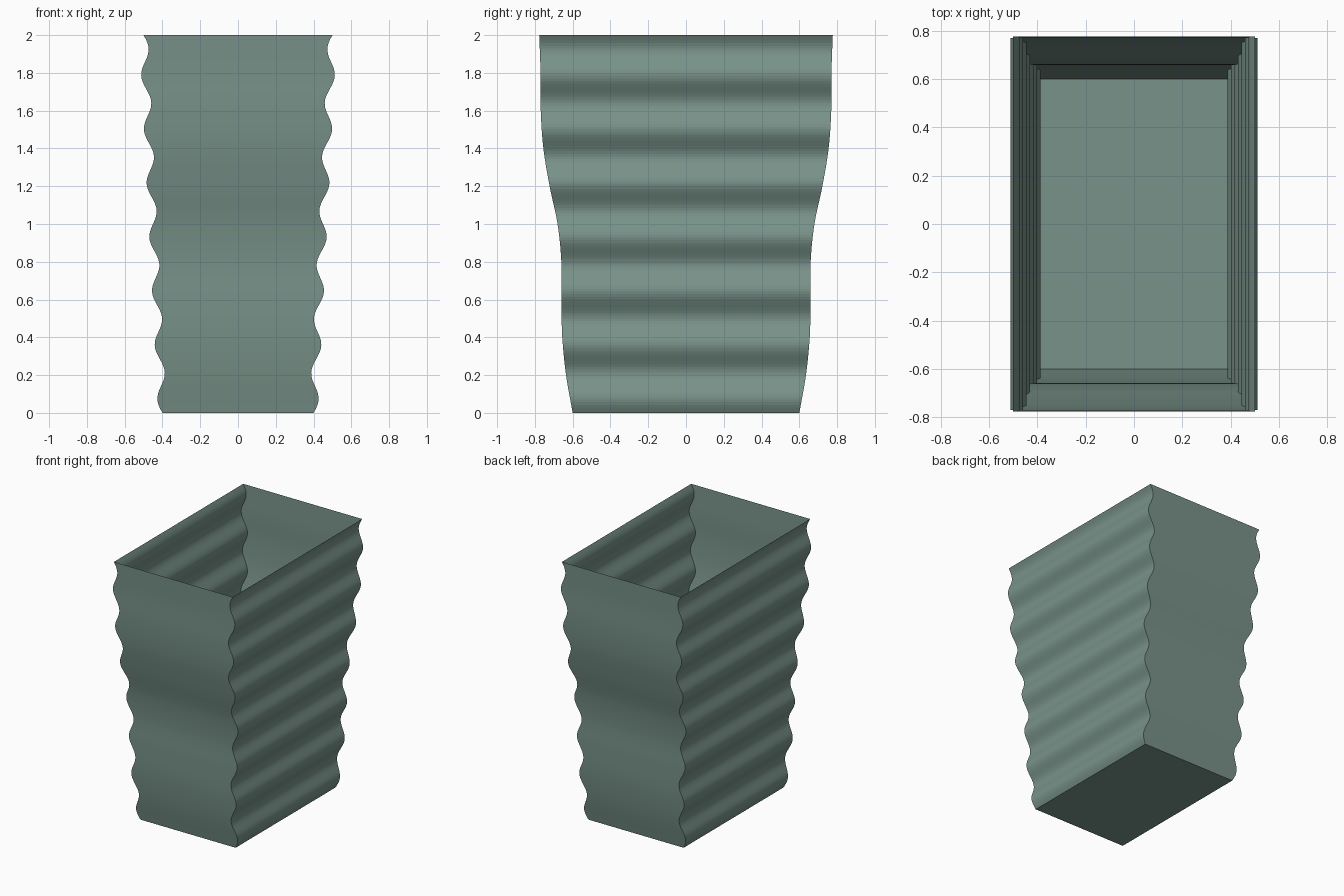
import bpy
import bmesh
import math

cube = bpy.data.objects.get("Cube")
if cube:
    bpy.data.objects.remove(cube, do_unlink=True)

HEIGHT = 2.0
LAYERS = 140
RIPPLES = 7
# Half depth of the bin at equal height steps
DEPTHS = [0.60, 0.635, 0.655, 0.66, 0.66, 0.68, 0.722, 0.755, 0.769, 0.77, 0.777]


def half_width(t):
    """Straight taper with a regular ripple."""
    return 0.4 + 0.1 * t + 0.023 * math.sin(math.tau * RIPPLES * t)


def half_depth(t):
    """Smooth curve through the depth steps."""
    last = len(DEPTHS) - 1
    i = min(int(t * last), last - 1)
    u = t * last - i
    b, c = DEPTHS[i], DEPTHS[i + 1]
    a = DEPTHS[i - 1] if i > 0 else 2 * b - c
    d = DEPTHS[i + 2] if i + 2 <= last else 2 * c - b
    slope_b, slope_c = (c - a) / 2, (d - b) / 2
    s = u * u * (3 - 2 * u)
    return b + (c - b) * s + slope_b * u * (1 - u) ** 2 - slope_c * u * u * (1 - u)


# Material
green = bpy.data.materials.new("grey_green")
green.use_nodes = True
colour = (0.19, 0.29, 0.25, 1)
green.diffuse_color = colour
green.node_tree.nodes["Principled BSDF"].inputs["Base Color"].default_value = colour

# Stacked rectangles joined into an open-topped rippled bin
bm = bmesh.new()
rings = []
for k in range(LAYERS + 1):
    t = k / LAYERS
    x, y, z = half_width(t), half_depth(t), HEIGHT * t
    rings.append([bm.verts.new(p) for p in
                  ((-x, -y, z), (x, -y, z), (x, y, z), (-x, y, z))])
for low, high in zip(rings, rings[1:]):
    for i in range(4):
        j = (i + 1) % 4
        bm.faces.new((low[i], low[j], high[j], high[i]))

# Floor
bm.faces.new(reversed(rings[0]))

mesh = bpy.data.meshes.new("rippled_bin")
bm.to_mesh(mesh)
bm.free()
mesh.materials.append(green)
rippled_bin = bpy.data.objects.new("rippled_bin", mesh)
bpy.context.collection.objects.link(rippled_bin)
